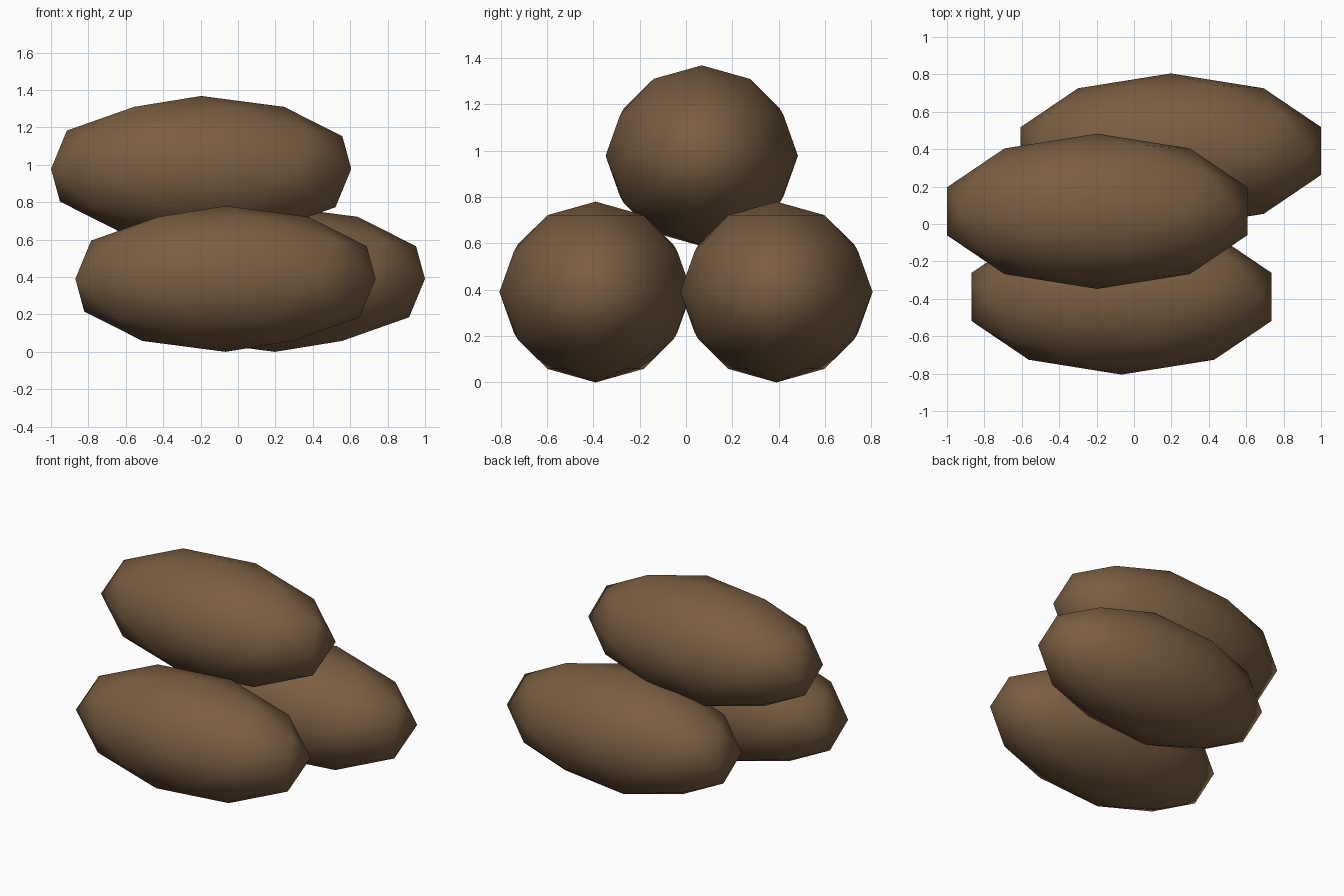
import bpy

if "Cube" in bpy.data.objects:
    bpy.data.objects.remove(bpy.data.objects["Cube"])

# One flat brown for every log
brown = bpy.data.materials.new("brown")
brown.diffuse_color = (0.195, 0.112, 0.054, 1.0)
brown.use_nodes = True
brown.node_tree.nodes["Principled BSDF"].inputs["Base Color"].default_value = brown.diffuse_color

# Stretched low-poly spheres: two side by side, one resting on top
logs = {
    "front_log": (-0.067, -0.39, 0.39),
    "back_log": (0.197, 0.39, 0.39),
    "top_log": (-0.197, 0.068, 0.978),
}
for name, centre in logs.items():
    bpy.ops.mesh.primitive_ico_sphere_add(subdivisions=2, radius=1, location=centre)
    log = bpy.context.object
    log.name = name
    log.scale = (0.844, 0.415, 0.39)
    bpy.ops.object.transform_apply(location=False, rotation=False, scale=True)
    bpy.ops.object.shade_smooth()
    log.data.materials.append(brown)
